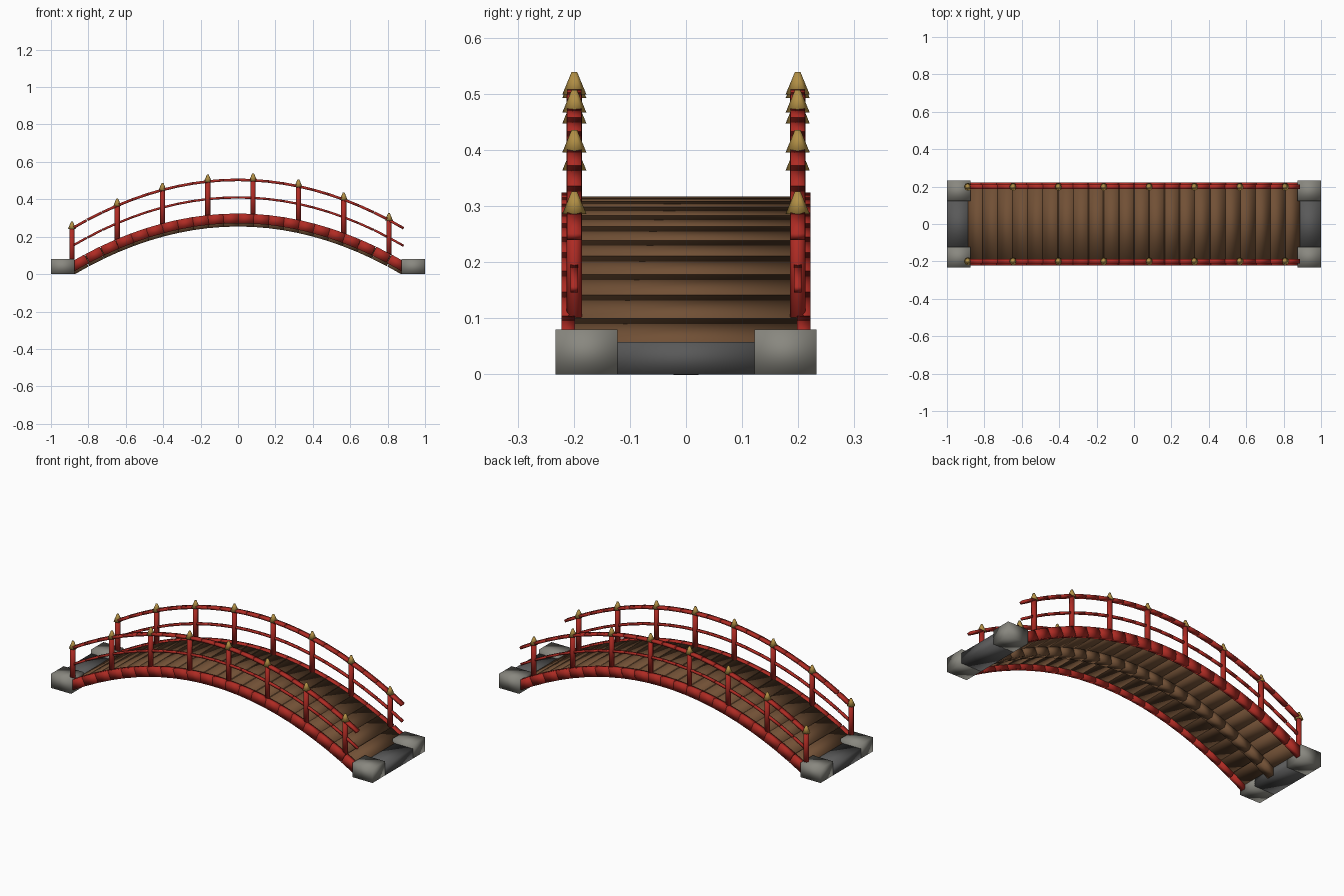
import bpy
import bmesh
from math import atan2, hypot
from mathutils import Matrix, Vector

cube = bpy.data.objects.get("Cube")
if cube:
    bpy.data.objects.remove(cube, do_unlink=True)

SEGMENTS = 22
STEP = 0.0807
HALF = SEGMENTS * STEP / 2
PIECE = STEP * 1.08      # constant piece length, leaves gaps on the steep ends
POST_Y = 0.199


def material(name, color):
    mat = bpy.data.materials.new(name)
    mat.use_nodes = True
    mat.diffuse_color = (*color, 1)
    bsdf = mat.node_tree.nodes["Principled BSDF"]
    bsdf.inputs["Base Color"].default_value = (*color, 1)
    bsdf.inputs["Roughness"].default_value = 0.8
    return mat


RED = material("red_paint", (0.43, 0.024, 0.017))
WOOD = material("brown_wood", (0.165, 0.08, 0.036))
STONE = material("grey_stone", (0.25, 0.245, 0.215))
DARK = material("dark_stone", (0.1, 0.1, 0.1))
GOLD = material("gold", (0.45, 0.28, 0.06))


def arch(i):
    """Point i on the deck's top curve."""
    x = -HALF + i * STEP
    return Vector((x, 0, 0.317 - 0.33 * x * x))


def add_box(bm, center, size, tilt=0):
    bmesh.ops.create_cube(bm, size=1, matrix=Matrix.Translation(center)
                          @ Matrix.Rotation(tilt, 4, 'Y') @ Matrix.Diagonal((*size, 1)))


def finish(bm, name, mat):
    mesh = bpy.data.meshes.new(name)
    bm.to_mesh(mesh)
    bm.free()
    for poly in mesh.polygons:
        poly.use_smooth = True
    mesh.materials.append(mat)
    obj = bpy.data.objects.new(name, mesh)
    bpy.context.collection.objects.link(obj)


def arched_row(name, mat, y, offset, width, height):
    """Row of straight pieces that follows the arch."""
    bm = bmesh.new()
    for i in range(SEGMENTS):
        a, b = arch(i), arch(i + 1)
        mid = (a + b) / 2 + Vector((0, y, offset))
        add_box(bm, mid, (PIECE, width, height), -atan2(b.z - a.z, b.x - a.x))
    finish(bm, name, mat)


# Deck and the hidden beam beneath it
arched_row("deck_planks", WOOD, 0, -0.01, 0.4, 0.02)
arched_row("center_beam", WOOD, 0, -0.04, 0.045, 0.045)

# Side beams, rails, posts and caps
for side, s in (("left", -1), ("right", 1)):
    side = "front" if s < 0 else "back"
    arched_row(side + "_side_beam", RED, s * 0.21, -0.019, 0.024, 0.052)
    arched_row(side + "_top_rail", RED, s * POST_Y, 0.187, 0.026, 0.014)
    arched_row(side + "_middle_rail", RED, s * POST_Y, 0.093, 0.013, 0.012)

    posts, caps = bmesh.new(), bmesh.new()
    for i in range(0, SEGMENTS, 3):
        base = arch(i) + Vector((0, s * POST_Y, 0))
        bmesh.ops.create_cone(posts, cap_ends=True, segments=8, radius1=0.014, radius2=0.014,
                              depth=0.19, matrix=Matrix.Translation(base + Vector((0, 0, 0.094))))
        bmesh.ops.create_cone(caps, cap_ends=True, segments=8, radius1=0.0215, radius2=0.005,
                              depth=0.04, matrix=Matrix.Translation(base + Vector((0, 0, 0.204))))
    finish(posts, side + "_posts", RED)
    finish(caps, side + "_post_caps", GOLD)

# Stone footings at both ends
for end, e in (("right", -1), ("left", 1)):
    bm = bmesh.new()
    for s in (-1, 1):
        add_box(bm, (e * 0.9375, s * 0.1775, 0.04), (0.125, 0.111, 0.08))
    finish(bm, end + "_stone_blocks", STONE)
    bm = bmesh.new()
    add_box(bm, (e * 0.9375, 0, 0.029), (0.125, 0.25, 0.058))
    finish(bm, end + "_threshold_slab", DARK)
